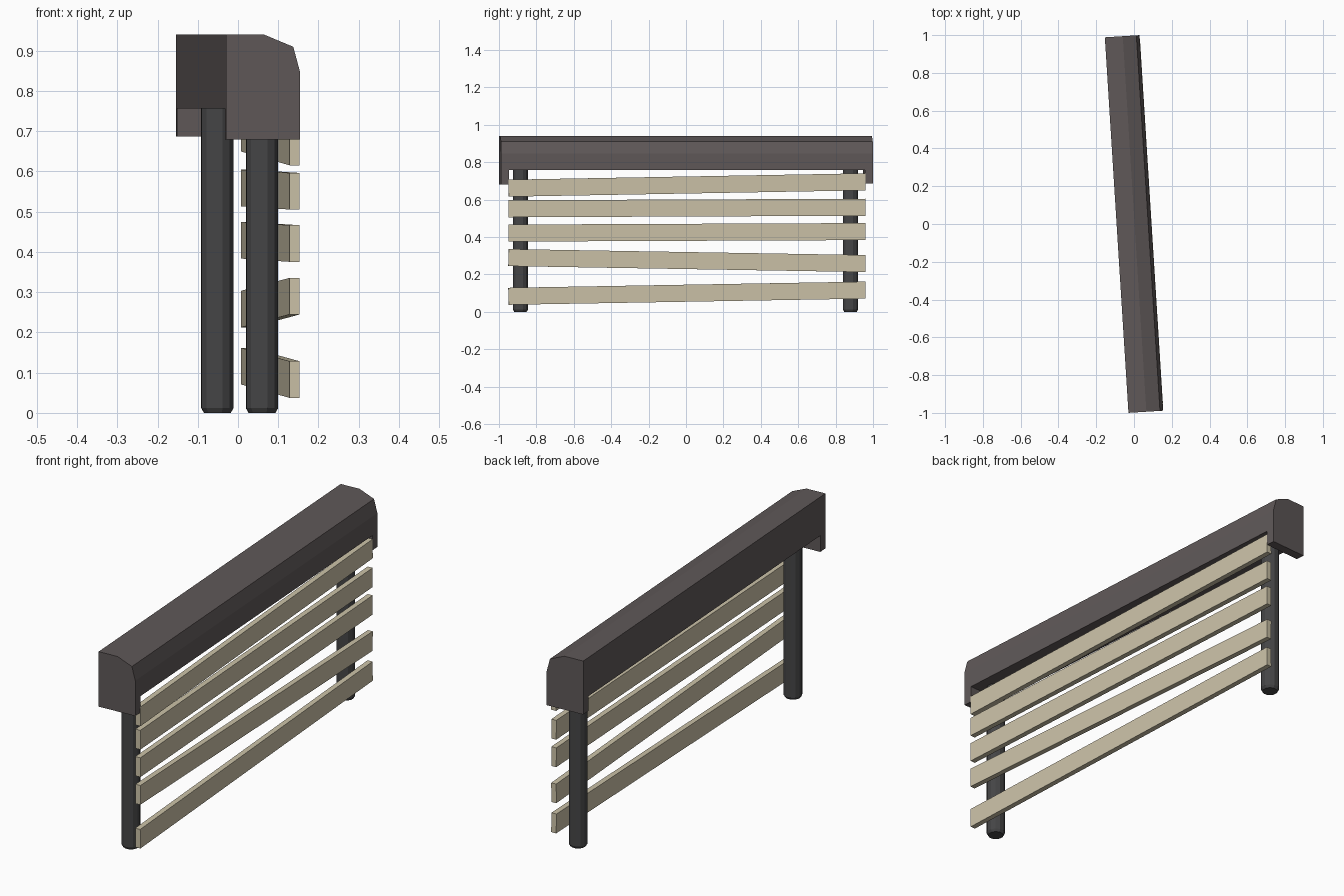
import bpy, bmesh, math
from mathutils import Matrix

if "Cube" in bpy.data.objects:
    bpy.data.objects.remove(bpy.data.objects["Cube"])

TURN = Matrix.Rotation(math.radians(3.6), 4, 'Z')  # whole barrier is slightly turned
HALF = 0.996      # half length of the top beam
CAP = 0.042       # end cap thickness


def material(name, rgb):
    m = bpy.data.materials.new(name)
    m.diffuse_color = (*rgb, 1)
    m.use_nodes = True
    m.node_tree.nodes["Principled BSDF"].inputs["Base Color"].default_value = m.diffuse_color
    return m


BEAM = material("dark_brown", (0.115, 0.098, 0.098))
POST = material("charcoal", (0.06, 0.06, 0.062))
WOOD = material("pale_wood", (0.60, 0.54, 0.39))


def finish(name, bm, mat):
    bmesh.ops.recalc_face_normals(bm, faces=bm.faces[:])
    bm.transform(TURN)
    me = bpy.data.meshes.new(name)
    bm.to_mesh(me)
    bm.free()
    me.materials.append(mat)
    ob = bpy.data.objects.new(name, me)
    bpy.context.collection.objects.link(ob)
    return ob


def beam_piece(name, y0, y1, bottom):
    # beam cross-section in x/z, extruded along y
    profile = [(-0.092, bottom), (0.092, bottom), (0.092, 0.847),
               (0.075, 0.91), (0.003, 0.94), (-0.092, 0.94)]
    bm = bmesh.new()
    a = [bm.verts.new((x, y0, z)) for x, z in profile]
    b = [bm.verts.new((x, y1, z)) for x, z in profile]
    bm.faces.new(a)
    bm.faces.new(b[::-1])
    for i in range(len(a)):
        j = (i + 1) % len(a)
        bm.faces.new((a[i], a[j], b[j], b[i]))
    finish(name, bm, BEAM)


def ring(bm, r, z, y, n=12):
    return [bm.verts.new((0.004 + r * math.cos(math.tau * (i + 0.5) / n),
                          y + r * math.sin(math.tau * (i + 0.5) / n), z)) for i in range(n)]


def post(name, y):
    # round post with a small chamfer at the foot
    bm = bmesh.new()
    rings = [ring(bm, r, z, y) for r, z in ((0.034, 0), (0.041, 0.012), (0.041, 0.77))]
    bm.faces.new(rings[0])
    bm.faces.new(rings[-1])
    for lo, hi in zip(rings, rings[1:]):
        for i in range(len(lo)):
            j = (i + 1) % len(lo)
            bm.faces.new((lo[i], lo[j], hi[j], hi[i]))
    finish(name, bm, POST)


def slat(name, z_front, z_back):
    # thin board, tilted so its two ends sit at different heights
    tilt = math.atan2(z_back - z_front, 1.91)
    bm = bmesh.new()
    bmesh.ops.create_cube(bm, size=1, matrix=Matrix.Translation((0.0805, 0, (z_front + z_back) / 2))
                          @ Matrix.Rotation(tilt, 4, 'X')
                          @ Matrix.Diagonal((0.025, 1.912, 0.091, 1)))
    finish(name, bm, WOOD)


# Top beam with a deeper cap on each end
beam_piece("top_beam", -HALF + CAP, HALF - CAP, 0.757)
beam_piece("front_end_cap", -HALF, -HALF + CAP, 0.68)
beam_piece("back_end_cap", HALF - CAP, HALF, 0.687)

# Posts
post("front_post", -0.887)
post("back_post", 0.881)

# Uneven boards, top to bottom
for i, (zf, zb) in enumerate([(0.661, 0.695), (0.551, 0.559), (0.421, 0.429),
                              (0.290, 0.258), (0.083, 0.116)]):
    slat(f"slat_{i + 1}", zf, zb)
